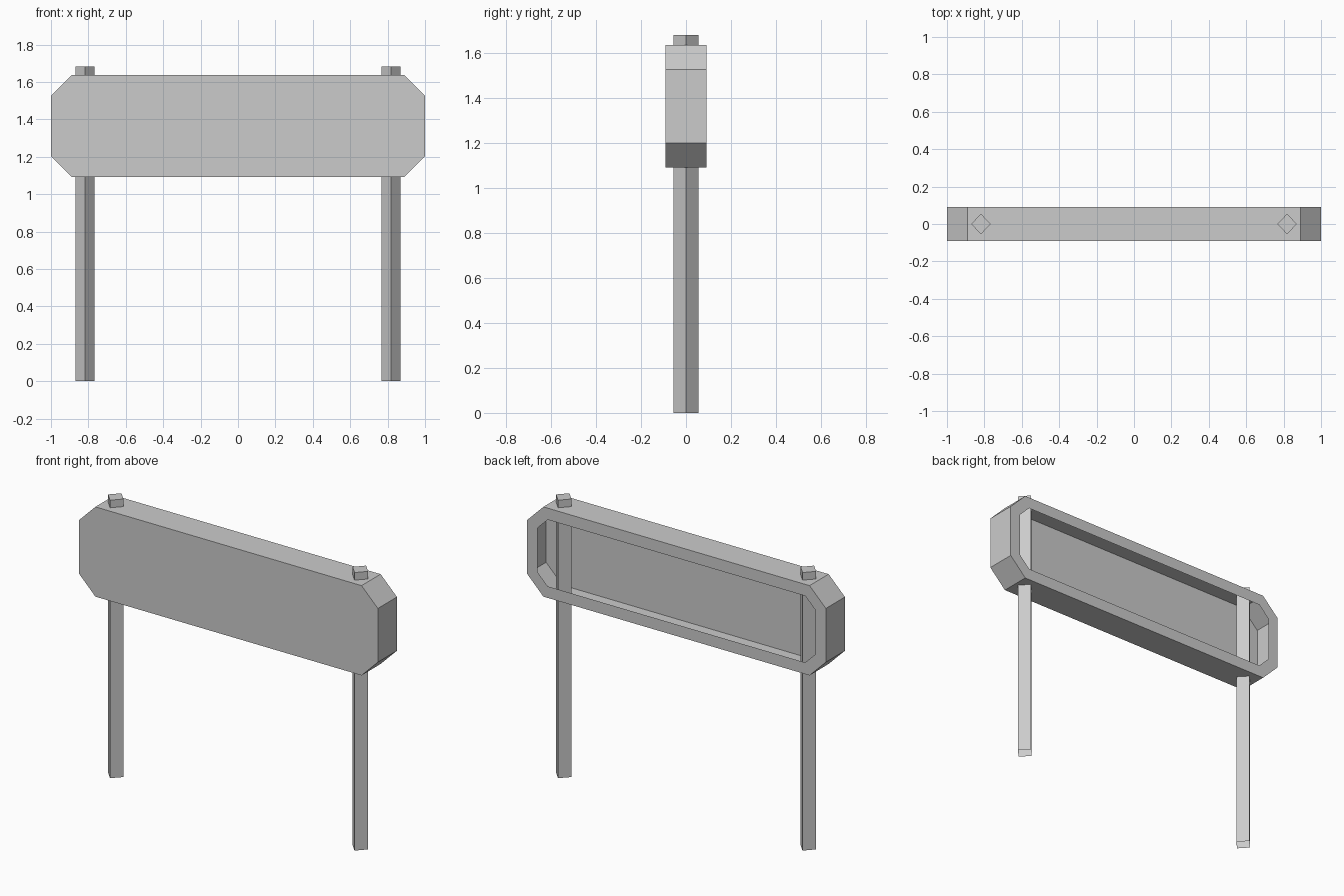
import bpy, bmesh

if "Cube" in bpy.data.objects:
    bpy.data.objects.remove(bpy.data.objects["Cube"])

Z_MID, HALF_H, HALF_W, DEPTH = 1.3645, 0.2715, 1.0, 0.091
CHAMFER, RIM = 0.109, 0.07


def octagon(hw, hh, c):
    # chamfered rectangle outline in the xz plane
    return [(-hw + c, -hh), (hw - c, -hh), (hw, -hh + c), (hw, hh - c),
            (hw - c, hh), (-hw + c, hh), (-hw, hh - c), (-hw, -hh + c)]


def add_object(name, bm):
    mesh = bpy.data.meshes.new(name)
    bm.to_mesh(mesh)
    bm.free()
    obj = bpy.data.objects.new(name, mesh)
    bpy.context.collection.objects.link(obj)
    return obj


# sign board: hollow thin shell with a flat front and a rim around the open back
inset_c = CHAMFER - RIM * (2 - 2 ** 0.5)
outer = octagon(HALF_W, HALF_H, CHAMFER)
inner = octagon(HALF_W - RIM, HALF_H - RIM, inset_c)
bm = bmesh.new()
rings = [[bm.verts.new((x, y, Z_MID + z)) for x, z in outline]
         for outline, y in ((outer, -DEPTH), (outer, DEPTH), (inner, DEPTH))]
for a, b in zip(rings, rings[1:]):
    for i in range(8):
        j = (i + 1) % 8
        bm.faces.new((a[j], a[i], b[i], b[j]))
bm.faces.new(rings[0])
add_object("sign_board", bm)

# square posts turned 45 degrees, open underneath, passing through the board
RX, RY, TOP = 0.0515, 0.055, 1.682
for side, sx in (("left", -1), ("right", 1)):
    bm = bmesh.new()
    low, high = [[bm.verts.new((sx * 0.8185 + dx, dy, z))
                  for dx, dy in ((RX, 0), (0, RY), (-RX, 0), (0, -RY))]
                 for z in (0, TOP)]
    for i in range(4):
        j = (i + 1) % 4
        bm.faces.new((low[i], low[j], high[j], high[i]))
    bm.faces.new(high)
    add_object(side + "_post", bm)
